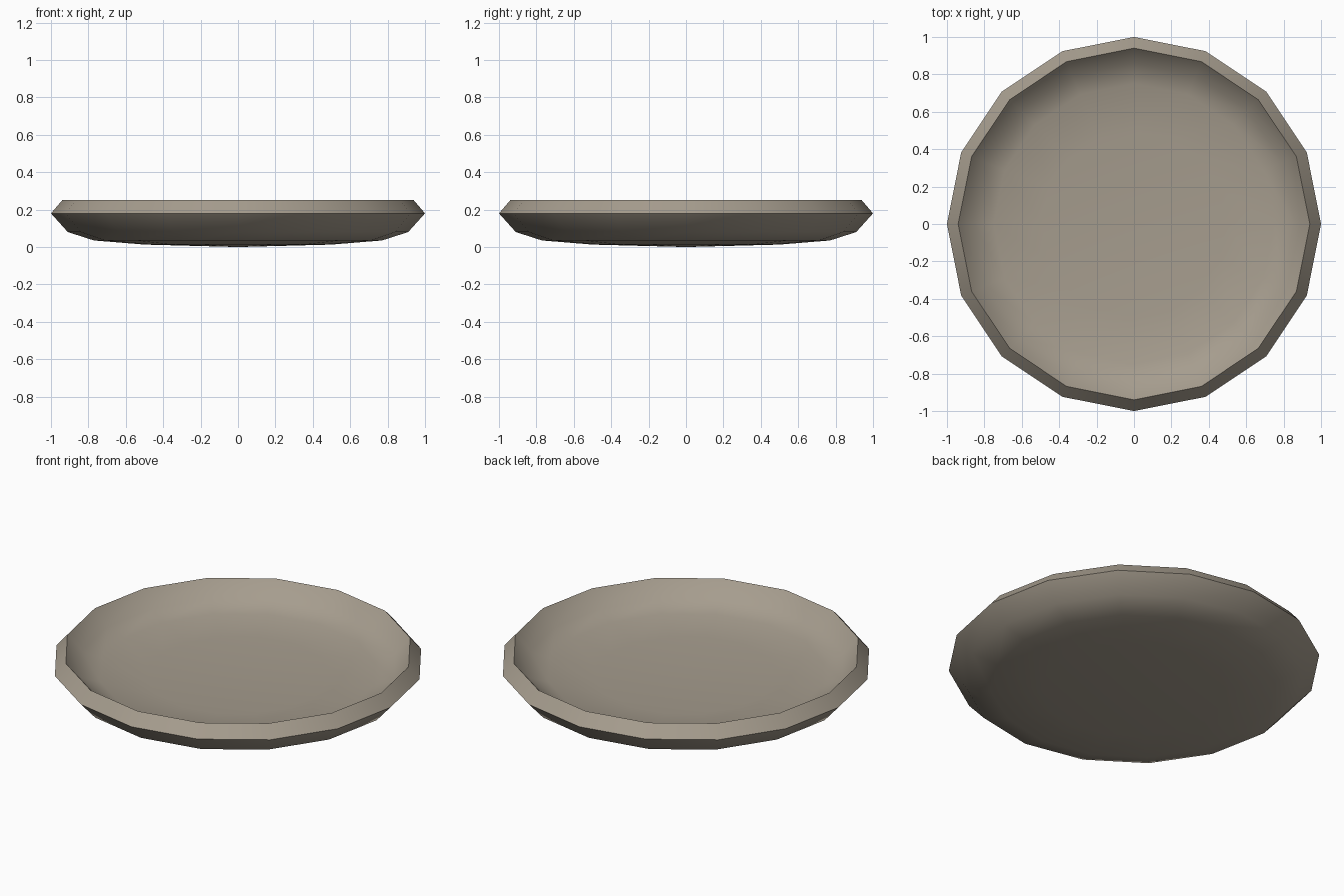
import bpy, bmesh, math

if "Cube" in bpy.data.objects:
    bpy.data.objects.remove(bpy.data.objects["Cube"])

SIDES = 16
# Profile (radius, height): underside, outer edge, rim, inner wall, dish floor
profile = [(0.5, 0.013), (0.77, 0.035), (0.91, 0.08), (1.0, 0.18),
           (0.94, 0.25), (0.86, 0.16), (0.75, 0.123), (0.495, 0.103)]

bm = bmesh.new()
rings = []
for r, z in profile:
    rings.append([bm.verts.new((r * math.cos(2 * math.pi * i / SIDES),
                                r * math.sin(2 * math.pi * i / SIDES), z))
                  for i in range(SIDES)])

# Walls between rings
for a, b in zip(rings, rings[1:]):
    for i in range(SIDES):
        j = (i + 1) % SIDES
        bm.faces.new((a[i], a[j], b[j], b[i]))

# Slightly domed centres of the underside and floor
bottom = bm.verts.new((0, 0, 0))
floor = bm.verts.new((0, 0, 0.092))
for i in range(SIDES):
    j = (i + 1) % SIDES
    bm.faces.new((bottom, rings[0][j], rings[0][i]))
    bm.faces.new((floor, rings[-1][i], rings[-1][j]))
bmesh.ops.recalc_face_normals(bm, faces=bm.faces)

mesh = bpy.data.meshes.new("plate")
bm.to_mesh(mesh)
bm.free()
plate = bpy.data.objects.new("plate", mesh)
bpy.context.collection.objects.link(plate)

# Grey-brown stoneware
mat = bpy.data.materials.new("warm grey")
mat.diffuse_color = (0.38, 0.335, 0.27, 1)
mat.use_nodes = True
mat.node_tree.nodes["Principled BSDF"].inputs["Base Color"].default_value = mat.diffuse_color
mesh.materials.append(mat)

# Smooth dish with crisp rim edges
bpy.context.view_layer.objects.active = plate
plate.select_set(True)
bpy.ops.object.shade_smooth_by_angle(angle=math.radians(40))
